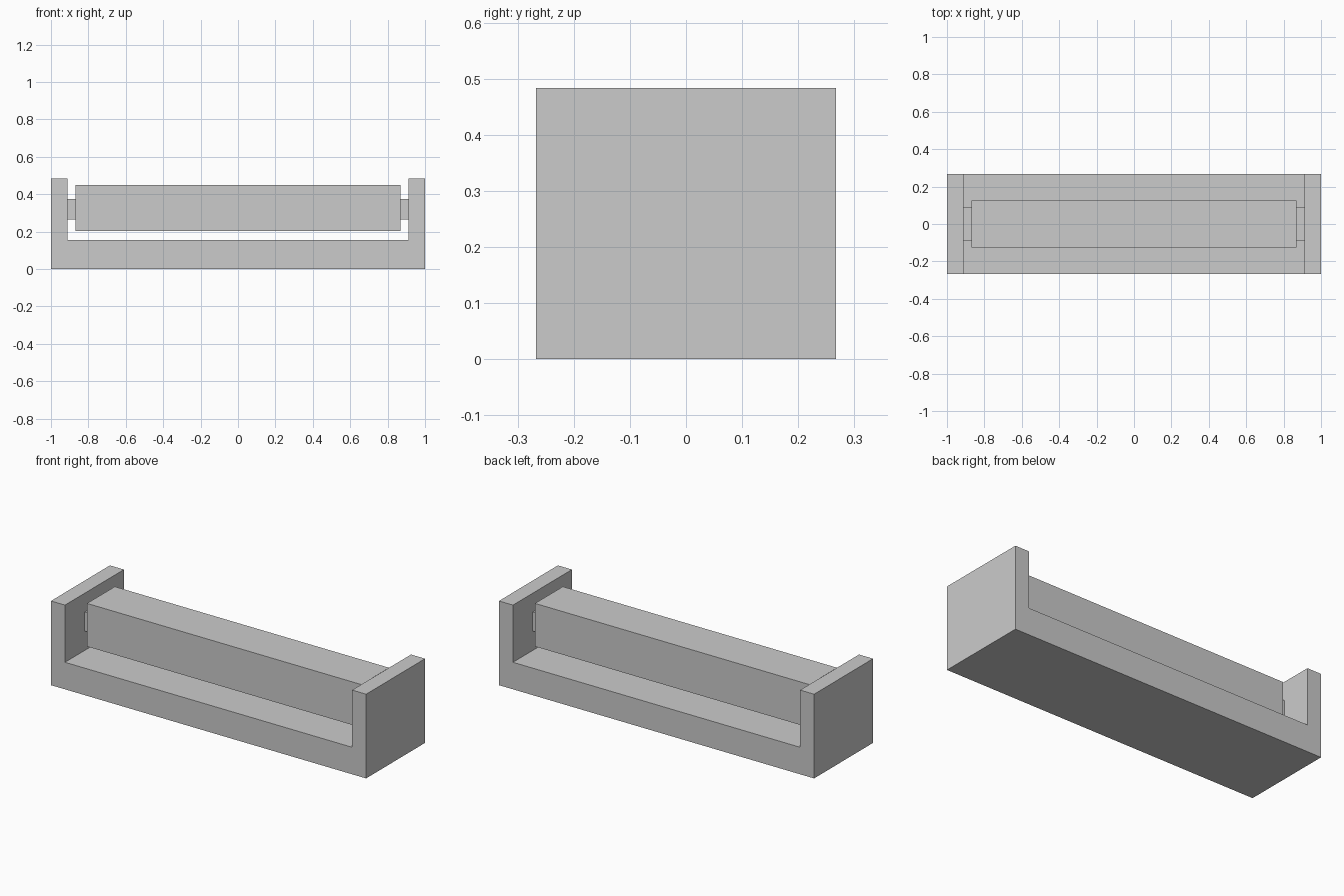
import bpy, bmesh

if "Cube" in bpy.data.objects:
    bpy.data.objects.remove(bpy.data.objects["Cube"])


def mesh_object(name, bm):
    bmesh.ops.recalc_face_normals(bm, faces=bm.faces)
    me = bpy.data.meshes.new(name)
    bm.to_mesh(me)
    bm.free()
    ob = bpy.data.objects.new(name, me)
    bpy.context.collection.objects.link(ob)
    return ob


def box(name, x0, x1, y0, y1, z0, z1):
    bm = bmesh.new()
    bmesh.ops.create_cube(bm, size=1)
    for v in bm.verts:
        v.co = (x1 if v.co.x > 0 else x0,
                y1 if v.co.y > 0 else y0,
                z1 if v.co.z > 0 else z0)
    return mesh_object(name, bm)


def extrude_profile(name, points, half_depth):
    bm = bmesh.new()
    face = bm.faces.new([bm.verts.new((x, -half_depth, z)) for x, z in points])
    new = bmesh.ops.extrude_face_region(bm, geom=[face], use_keep_orig=True)["geom"]
    verts = [g for g in new if isinstance(g, bmesh.types.BMVert)]
    bmesh.ops.translate(bm, verts=verts, vec=(0, 2 * half_depth, 0))
    return mesh_object(name, bm)


INNER, BAR_END = 0.911, 0.87

# U-shaped cradle: base with two upright ends
right = [(1, 0), (1, 0.483), (INNER, 0.483), (INNER, 0.155)]
left = [(-x, z) for x, z in reversed(right)]
extrude_profile("cradle", right + left, 0.267)

# Square bar held between the ends
box("bar", -BAR_END, BAR_END, -0.126, 0.126, 0.203, 0.45)

# Short pins joining the bar to the ends
box("right_pin", BAR_END, INNER, -0.088, 0.088, 0.266, 0.375)
box("left_pin", -INNER, -BAR_END, -0.088, 0.088, 0.266, 0.375)
